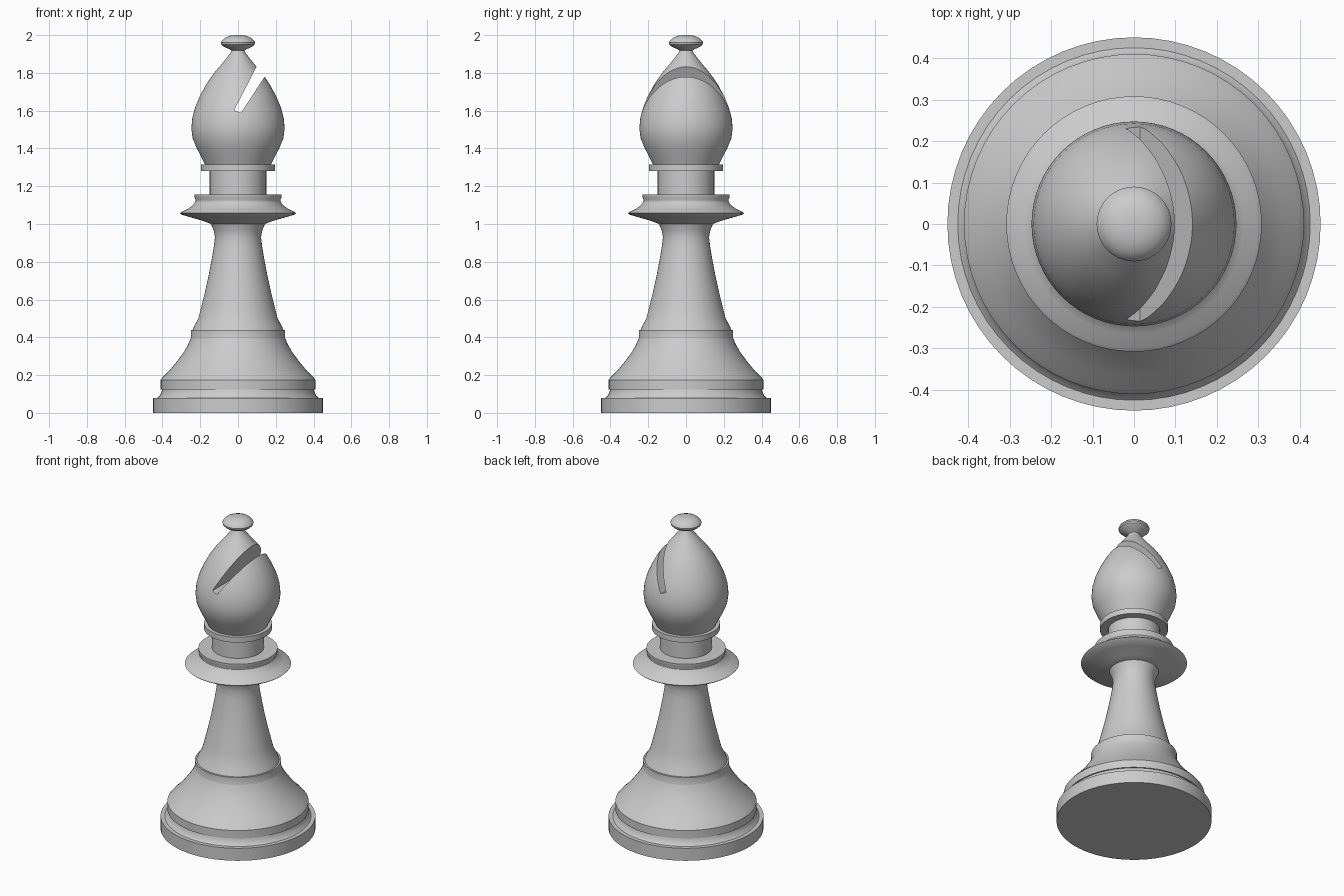
import bpy, bmesh, math

default = bpy.data.objects.get("Cube")
if default:
    bpy.data.objects.remove(default, do_unlink=True)

SIDES = 64
grey = bpy.data.materials.new("grey")
grey.use_nodes = True
grey.diffuse_color = (0.6, 0.6, 0.6, 1)
grey.node_tree.nodes["Principled BSDF"].inputs["Base Color"].default_value = (0.6, 0.6, 0.6, 1)


def add_object(name, bm):
    bmesh.ops.recalc_face_normals(bm, faces=bm.faces)
    mesh = bpy.data.meshes.new(name)
    bm.to_mesh(mesh)
    bm.free()
    mesh.materials.append(grey)
    obj = bpy.data.objects.new(name, mesh)
    bpy.context.collection.objects.link(obj)
    return obj


def turn(name, profile):
    """Closed solid turned about z from (radius, height) points, bottom to top."""
    bm = bmesh.new()
    rings = []
    for r, z in profile:
        angles = [math.tau * i / SIDES for i in range(SIDES)]
        rings.append([bm.verts.new((r * math.cos(a), r * math.sin(a), z)) for a in angles])
    for low, high in zip(rings, rings[1:]):
        for i in range(SIDES):
            j = (i + 1) % SIDES
            bm.faces.new((low[i], low[j], high[j], high[i]))
    bm.faces.new(rings[0][::-1])
    bm.faces.new(rings[-1])
    return add_object(name, bm)


def prism(name, outline, half):
    """Outline in x and z, extruded along y."""
    bm = bmesh.new()
    face = bm.faces.new([bm.verts.new((x, -half, z)) for x, z in outline])
    new = bmesh.ops.extrude_face_region(bm, geom=[face])["geom"]
    verts = [v for v in new if isinstance(v, bmesh.types.BMVert)]
    bmesh.ops.translate(bm, vec=(0, 2 * half, 0), verts=verts)
    return add_object(name, bm)


# Foot and bell
parts = [
    turn("base", [(0.45, 0), (0.45, 0.08), (0.425, 0.08), (0.415, 0.09), (0.405, 0.11), (0.402, 0.125)]),
    turn("bell", [(0.41, 0.125), (0.41, 0.175), (0.398, 0.19), (0.365, 0.222), (0.32, 0.277),
                  (0.285, 0.325), (0.265, 0.36), (0.252, 0.39), (0.25, 0.395), (0.25, 0.44)]),
    # Shaft and collar
    turn("shaft", [(0.24, 0.44), (0.232, 0.46), (0.21, 0.5), (0.195, 0.56), (0.175, 0.64), (0.155, 0.73),
                   (0.14, 0.81), (0.128, 0.88), (0.122, 0.93), (0.128, 0.965), (0.143, 1.0)]),
    turn("collar", [(0.143, 1.0), (0.18, 1.015), (0.25, 1.035), (0.3, 1.05), (0.308, 1.057),
                    (0.3, 1.064), (0.265, 1.08), (0.238, 1.1), (0.225, 1.12), (0.225, 1.13),
                    (0.23, 1.14), (0.23, 1.157)]),
    turn("neck", [(0.15, 1.15), (0.15, 1.285)]),
    turn("neck_ring", [(0.197, 1.28), (0.197, 1.315)]),
]

# Head with the slanted mitre slot
head = turn("head", [(0.175, 1.315), (0.192, 1.35), (0.218, 1.4), (0.24, 1.453), (0.247, 1.505),
                     (0.242, 1.56), (0.228, 1.615), (0.203, 1.675), (0.168, 1.74), (0.13, 1.795),
                     (0.092, 1.84), (0.06, 1.88), (0.037, 1.91), (0.03, 1.935)])
cutter = prism("slot_cutter", [(-0.02, 1.603), (0.015, 1.588), (0.215, 1.892), (0.155, 1.943)], 0.4)
cutter.hide_render = True
cutter.hide_viewport = True
slot = head.modifiers.new("slot", "BOOLEAN")
slot.operation = "DIFFERENCE"
slot.object = cutter
slot.solver = "EXACT"
bpy.context.view_layer.objects.active = head
bpy.ops.object.modifier_apply(modifier=slot.name)
bpy.data.objects.remove(cutter, do_unlink=True)
parts.append(head)

# Finial button
parts.append(turn("finial", [(0.03, 1.915), (0.045, 1.925), (0.075, 1.938), (0.088, 1.95), (0.09, 1.96),
                             (0.084, 1.972), (0.068, 1.986), (0.045, 1.996), (0.02, 2.0)]))

# Smooth shading with crisp edges
bpy.ops.object.select_all(action="DESELECT")
for part in parts:
    part.select_set(True)
bpy.context.view_layer.objects.active = parts[0]
bpy.ops.object.shade_smooth_by_angle(angle=math.radians(30))
